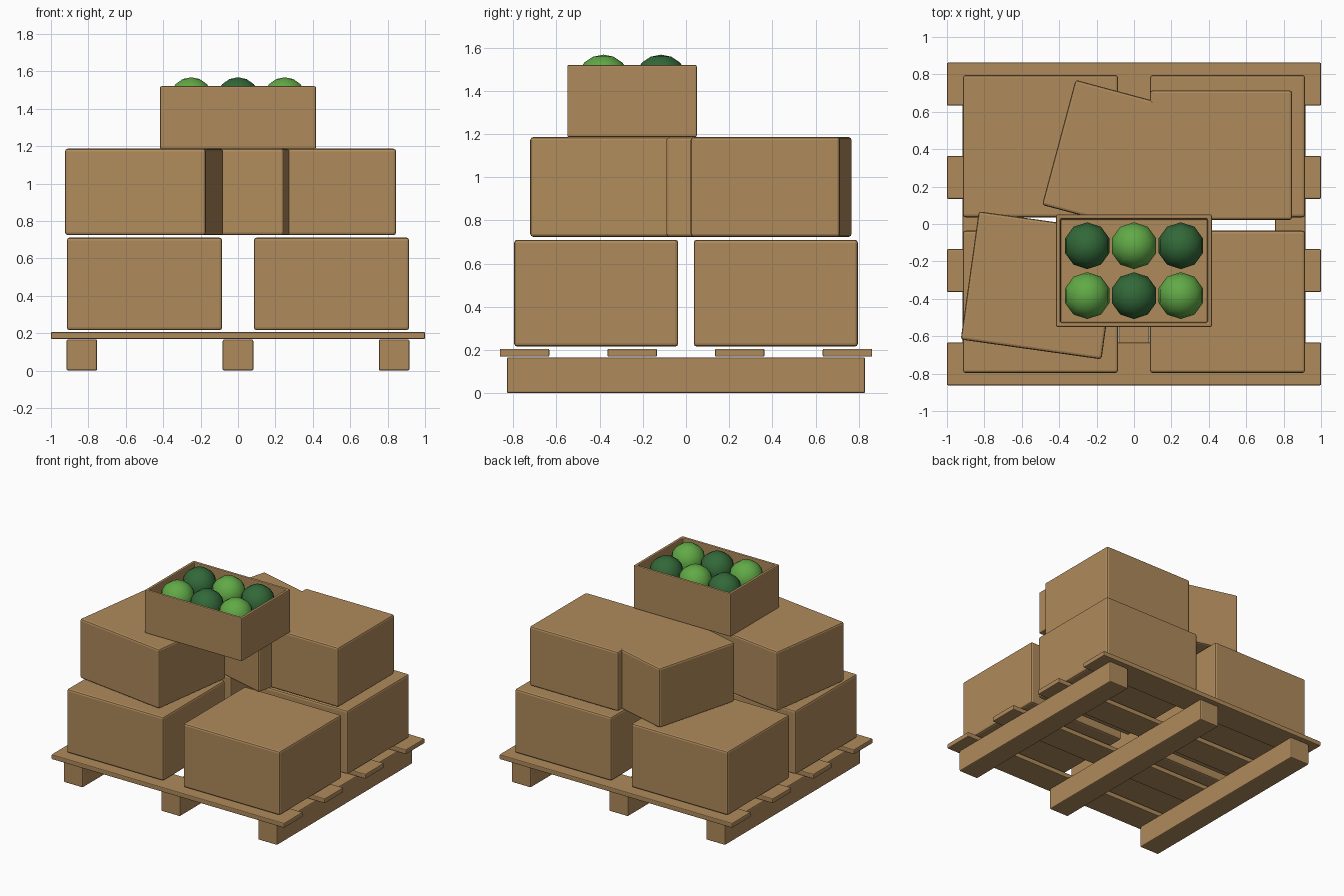
import bpy, bmesh, math
from mathutils import Matrix

if "Cube" in bpy.data.objects:
    bpy.data.objects.remove(bpy.data.objects["Cube"])


def material(name, rgb):
    m = bpy.data.materials.new(name)
    m.diffuse_color = (*rgb, 1.0)
    m.use_nodes = True
    m.node_tree.nodes["Principled BSDF"].inputs["Base Color"].default_value = m.diffuse_color
    return m


TAN = material("cardboard tan", (0.43, 0.255, 0.105))
LIGHT = material("light green", (0.12, 0.40, 0.062))
DARK = material("dark green", (0.032, 0.14, 0.04))


def finish(name, bm, mat, bevel=0.0):
    me = bpy.data.meshes.new(name)
    bm.to_mesh(me)
    bm.free()
    me.materials.append(mat)
    ob = bpy.data.objects.new(name, me)
    bpy.context.collection.objects.link(ob)
    if bevel:
        mod = ob.modifiers.new("soft edges", 'BEVEL')
        mod.width = bevel
        mod.segments = 2
        mod.limit_method = 'ANGLE'
    return ob


def box_mesh(size):
    bm = bmesh.new()
    bmesh.ops.create_cube(bm, size=1.0, matrix=Matrix.Diagonal((*size, 1.0)))
    return bm


def box(name, center, size, angle=0.0, bevel=0.014):
    ob = finish(name, box_mesh(size), TAN, bevel)
    ob.location = center
    ob.rotation_euler.z = math.radians(angle)
    return ob


# pallet: three skids under four deck slats
for i, x in enumerate((-0.835, 0.0, 0.835)):
    box(f"pallet_skid_{i}", (x, 0, 0.083), (0.164, 1.66, 0.166), bevel=0.008)
for i, y in enumerate((-0.748, -0.249, 0.249, 0.748)):
    box(f"pallet_slat_{i}", (0, y, 0.187), (2.0, 0.229, 0.037), bevel=0.006)

# lower layer of four boxes
for i, (x, y) in enumerate(((-1, -1), (1, -1), (-1, 1), (1, 1))):
    box(f"lower_box_{i}", (x * 0.5, y * 0.416, 0.463), (0.83, 0.76, 0.495))

# upper layer of three loosely turned boxes
for name, x, y, ang in (("upper_box_front", -0.502, -0.328, -8),
                        ("upper_box_right", 0.465, 0.368, 0),
                        ("upper_box_back", -0.035, 0.338, -15)):
    box(name, (x, y, 0.955), (0.76, 0.692, 0.462), ang)

# open crate on top
bm = box_mesh((0.834, 0.6, 0.334))
top = max(bm.faces, key=lambda f: f.calc_center_median().z)
bmesh.ops.inset_region(bm, faces=[top], thickness=0.033)
floor = bmesh.ops.extrude_discrete_faces(bm, faces=[top])["faces"][0]
bmesh.ops.translate(bm, verts=floor.verts[:], vec=(0, 0, -0.29))
crate = finish("produce_crate", bm, TAN, 0.007)
crate.location = (0, -0.25, 1.353)

# round produce, alternating colours
for row, y in enumerate((-0.383, -0.116)):
    for col, x in enumerate((-0.25, 0.0, 0.25)):
        bm = bmesh.new()
        bmesh.ops.create_uvsphere(bm, u_segments=10, v_segments=8, radius=0.125)
        for f in bm.faces:
            f.smooth = True
        ob = finish(f"produce_{row}_{col}", bm, LIGHT if (row + col) % 2 == 0 else DARK)
        ob.location = (x, y, 1.443)
